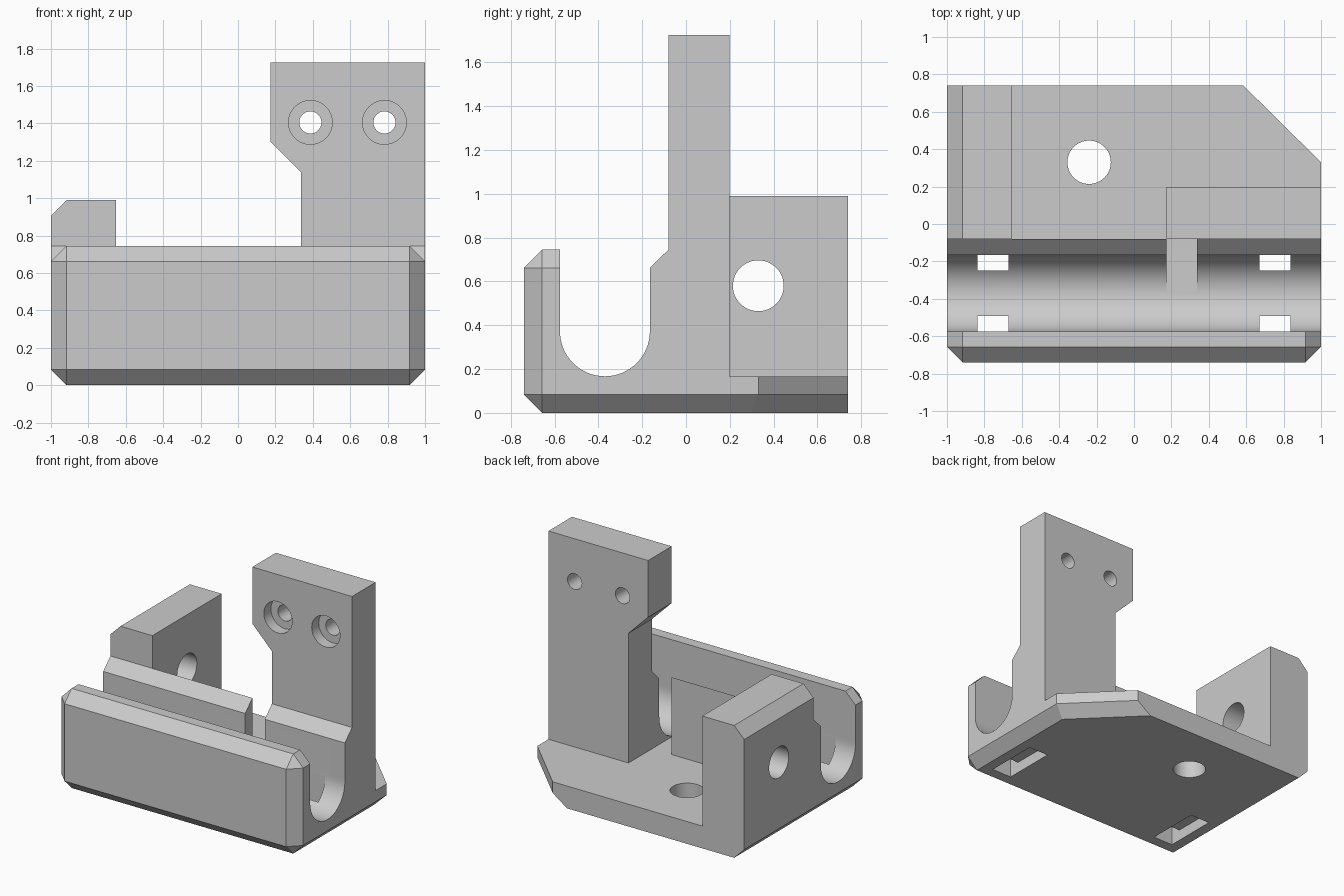
import bpy, bmesh, math
from mathutils import Vector

cube = bpy.data.objects.get("Cube")
if cube:
    bpy.data.objects.remove(cube, do_unlink=True)

grey = bpy.data.materials.new("plain grey")
grey.use_nodes = True
COLOUR = (0.6, 0.6, 0.6, 1)
grey.diffuse_color = COLOUR
grey.node_tree.nodes["Principled BSDF"].inputs["Base Color"].default_value = COLOUR

CH = 0.083             # chamfer size
FLOOR = 0.167          # top of the base plate
BACK, TOP = 0.74, 0.745
WALL_F, WALL_B = -0.165, -0.08
LIP_B = -0.575


def prism(name, profile, axis, lo, hi):
    """Extrude a 2D profile along an axis; the profile uses the other two axes in order."""
    def place(p, t):
        co = list(p)
        co.insert("xyz".index(axis), t)
        return Vector(co)
    bm = bmesh.new()
    face = bm.faces.new([bm.verts.new(place(p, lo)) for p in profile])
    out = bmesh.ops.extrude_face_region(bm, geom=[face])
    shift = place((0, 0), hi - lo)
    bmesh.ops.translate(bm, vec=shift, verts=[v for v in out["geom"] if isinstance(v, bmesh.types.BMVert)])
    bmesh.ops.recalc_face_normals(bm, faces=bm.faces)
    mesh = bpy.data.meshes.new(name)
    bm.to_mesh(mesh)
    bm.free()
    mesh.materials.append(grey)
    ob = bpy.data.objects.new(name, mesh)
    bpy.context.collection.objects.link(ob)
    return ob


def box(name, x, y, z):
    return prism(name, [(x[0], y[0]), (x[1], y[0]), (x[1], y[1]), (x[0], y[1])], "z", *z)


def arc(cx, cy, r, start, end, n):
    return [(cx + r * math.cos(start + (end - start) * i / n),
             cy + r * math.sin(start + (end - start) * i / n)) for i in range(n + 1)]


def rod(name, centre, r, axis, lo, hi):
    return prism(name, arc(*centre, r, 0, math.tau, 48)[:-1], axis, lo, hi)


def combine(target, part, operation):
    mod = target.modifiers.new(part.name, "BOOLEAN")
    mod.operation, mod.solver, mod.object = operation, "EXACT", part
    bpy.context.view_layer.objects.active = target
    bpy.ops.object.modifier_apply(modifier=mod.name)
    bpy.data.objects.remove(part, do_unlink=True)


def cut(part):
    combine(body, part, "DIFFERENCE")


def add(part):
    combine(body, part, "UNION")


# Chamfered block with one clipped back corner; the back stays square
body = prism("bracket_body", [(-1, -BACK), (1, -BACK), (1, 0.33), (0.585, BACK), (-1, BACK)], "z", 0, TOP)
bm = bmesh.new()
bm.from_mesh(body.data)
edges = []
for e in bm.edges:
    a, b = (v.co for v in e.verts)
    upright = abs(a.z - b.z) > 0.1
    on_back = a.y > 0.7 and b.y > 0.7
    if (upright and a.y < -0.7) or (not upright and not on_back):
        edges.append(e)
bmesh.ops.bevel(bm, geom=edges, offset=CH, segments=1, affect="EDGES")
bm.to_mesh(body.data)
bm.free()

# Clear everything above the base plate, leaving the front lip
cut(prism("clearance", [(LIP_B, 0.4), (WALL_B, 0.4), (WALL_B, FLOOR), (1, FLOOR), (1, 1), (LIP_B, 1)],
          "x", -1.2, 1.2))

# Thin middle wall with a sloped top
add(prism("middle_wall", [(-0.3, 0.1), (WALL_B, 0.1), (WALL_B, TOP), (WALL_F, TOP - CH), (-0.3, 0.5)],
          "x", -1, 1))

# Round-bottomed channel
radius = (WALL_F - LIP_B) / 2
mid = (WALL_F + LIP_B) / 2
cut(prism("channel", [(LIP_B, 1)] + arc(mid, FLOOR + radius, radius, math.pi, math.tau, 32) + [(WALL_F, 1)],
          "x", -1.2, 1.2))

# Gap in the wall beside the tower
cut(box("wall_gap", (0.175, 0.337), (mid, WALL_B), (FLOOR, 1)))

# Strap slots: a pocket under the channel with an opening at each end
for x in (-0.754, 0.754):
    span = (x - CH, x + CH)
    cut(box("strap_pocket", span, (LIP_B, WALL_F), (-0.1, CH)))
    for y in (LIP_B, WALL_F - CH):
        cut(box("strap_opening", span, (y, y + CH), (-0.1, 0.37)))

# Side block and tower
add(prism("side_block", [(-1, 0.1), (-0.653, 0.1), (-0.653, 0.99), (-1 + CH, 0.99), (-1, 0.99 - CH)],
          "y", WALL_B, BACK))
add(prism("tower", [(0.337, 0.1), (1, 0.1), (1, 1.725), (0.175, 1.725), (0.175, 1.3), (0.337, 1.138)],
          "y", WALL_B, 0.198))

# Bolt holes in base and side block, counterbored holes in the tower
cut(rod("base_hole", (-0.24, 0.33), 0.116, "z", -0.2, 0.4))
cut(rod("side_hole", (0.33, 0.58), 0.116, "x", -1.2, -0.5))
for x in (0.387, 0.783):
    cut(rod("tower_hole", (x, 1.405), 0.059, "y", -0.3, 0.4))
    cut(rod("counterbore", (x, 1.405), 0.117, "y", -0.3, WALL_B + CH))

bpy.ops.object.select_all(action="DESELECT")
body.select_set(True)
bpy.context.view_layer.objects.active = body
bpy.ops.object.shade_smooth_by_angle(angle=math.radians(25))
